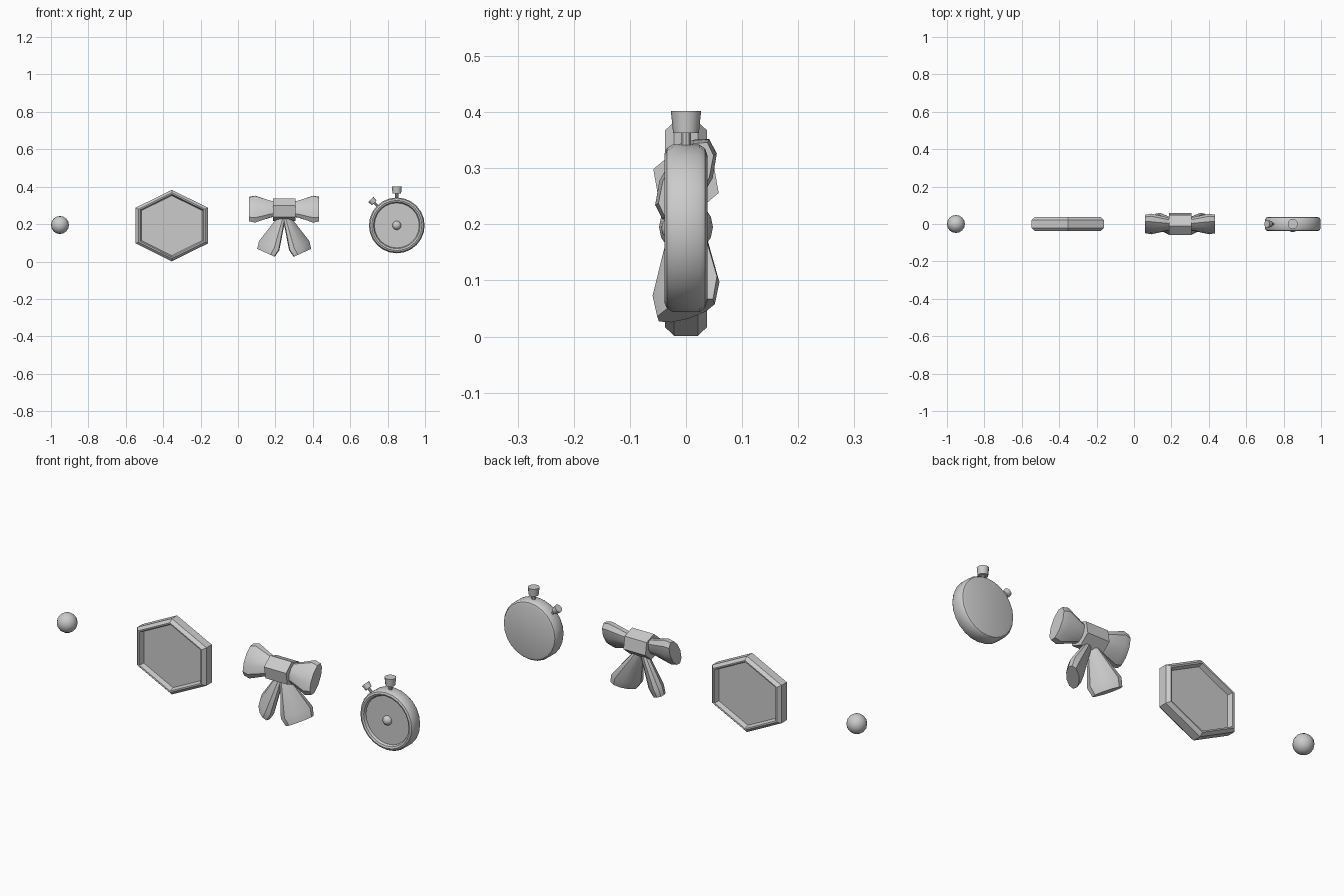
import bpy, bmesh, math
from mathutils import Matrix, Vector

if "Cube" in bpy.data.objects:
    bpy.data.objects.remove(bpy.data.objects["Cube"])


def loft(name, sections, n, mat, phase=0.0, smooth=True):
    """Skin elliptical rings (t, a, b) along local z, cap both ends."""
    bm = bmesh.new()
    rings = []
    for t, a, b in sections:
        ring = []
        for i in range(n):
            ang = phase + 2 * math.pi * i / n
            ring.append(bm.verts.new(mat @ Vector((a * math.cos(ang), b * math.sin(ang), t))))
        rings.append(ring)
    for r0, r1 in zip(rings, rings[1:]):
        for i in range(n):
            j = (i + 1) % n
            bm.faces.new((r0[i], r0[j], r1[j], r1[i]))
    bm.faces.new(rings[0])
    bm.faces.new(rings[-1])
    bmesh.ops.recalc_face_normals(bm, faces=bm.faces)
    me = bpy.data.meshes.new(name)
    bm.to_mesh(me)
    bm.free()
    ob = bpy.data.objects.new(name, me)
    bpy.context.collection.objects.link(ob)
    if smooth:
        shade(ob)
    return ob


def shade(ob):
    bpy.ops.object.select_all(action='DESELECT')
    ob.select_set(True)
    bpy.context.view_layer.objects.active = ob
    bpy.ops.object.shade_smooth_by_angle(angle=math.radians(35))


def frame(origin, x, y, z):
    m = Matrix((x, y, z)).transposed().to_4x4()
    m.translation = origin
    return m


def ball(name, loc, r):
    bpy.ops.mesh.primitive_uv_sphere_add(segments=16, ring_count=8, radius=r, location=loc)
    bpy.context.object.name = name
    shade(bpy.context.object)


def facing(x, z):
    """Local z points to the front."""
    return Matrix.Translation((x, 0, z)) @ Matrix.Rotation(math.pi / 2, 4, 'X')


# Small ball
ball("ball", (-0.952, 0, 0.195), 0.048)

# Hexagonal tray: raised rim with a thin panel recessed on both sides
prof = [(0.012, 0.84), (0.036, 0.88), (0.037, 0.92), (0.021, 1.0)]
prof += [(-t, r) for t, r in reversed(prof)]
loft("hexagon_tray", [(t, r * 0.223, r * 0.191) for t, r in prof], 6,
     facing(-0.354, 0.192), math.pi / 2, smooth=False)

# Bow knot: hexagonal prism along x
BX, BZ = 0.247, 0.277
X, Y, Z = Vector((1, 0, 0)), Vector((0, 1, 0)), Vector((0, 0, 1))
loft("bow_knot", [(-0.061, 0.062, 0.062), (0.061, 0.062, 0.062)], 6,
     frame((BX, 0, BZ), Y, Z, X), math.radians(40), smooth=False)

# Bow loops and tails, mirrored; flattened sections twisted about their axes
d = Vector((0.085, 0, -0.187)).normalized()
u = Vector((-d.z, 0, d.x))
u.z = d.x
wide = (u + Y).normalized()
lean = Vector((0, 0.5, 0.866)).normalized()
for side, s in (("right", 1), ("left", -1)):
    mir = Matrix.Translation((BX, 0, 0)) @ Matrix.Diagonal((s, 1, 1, 1))
    loft(side + "_bow_loop",
         [(0.03, 0.042, 0.028), (0.07, 0.05, 0.032), (0.155, 0.083, 0.042), (0.187, 0.076, 0.036)],
         10, mir @ frame((0, 0, 0.28), lean, X.cross(lean), X))
    loft(side + "_bow_tail",
         [(0, 0.022, 0.018), (0.165, 0.078, 0.036), (0.207, 0.068, 0.03)],
         10, mir @ frame((0.012, 0, 0.235), wide, d.cross(wide), d))

# Stopwatch case with rim and recessed dial
WX, WZ = 0.849, 0.193
case = [(-0.038, 0.13), (-0.034, 0.142), (-0.024, 0.149), (0.024, 0.149),
        (0.034, 0.143), (0.038, 0.134), (0.034, 0.125), (0.022, 0.12)]
loft("watch_case", [(t, r, r) for t, r in case], 24, facing(WX, WZ))
ball("dial_hub", (WX, -0.02, WZ), 0.024)


# Push buttons: stem and flared cap
def button(name, ang, stem_r, start, cap0, cap1, r0, r1):
    m = Matrix.Translation((WX, 0, WZ)) @ Matrix.Rotation(ang, 4, 'Y')
    loft(name + "_stem", [(start, stem_r, stem_r), (cap0 + 0.005, stem_r, stem_r)], 10, m)
    loft(name + "_cap", [(cap0, r0, r0), (cap1, r1, r1)], 12, m)


button("crown", 0, 0.009, 0.14, 0.17, 0.209, 0.023, 0.027)
button("side_button", math.radians(-45), 0.007, 0.14, 0.17, 0.196, 0.017, 0.02)
